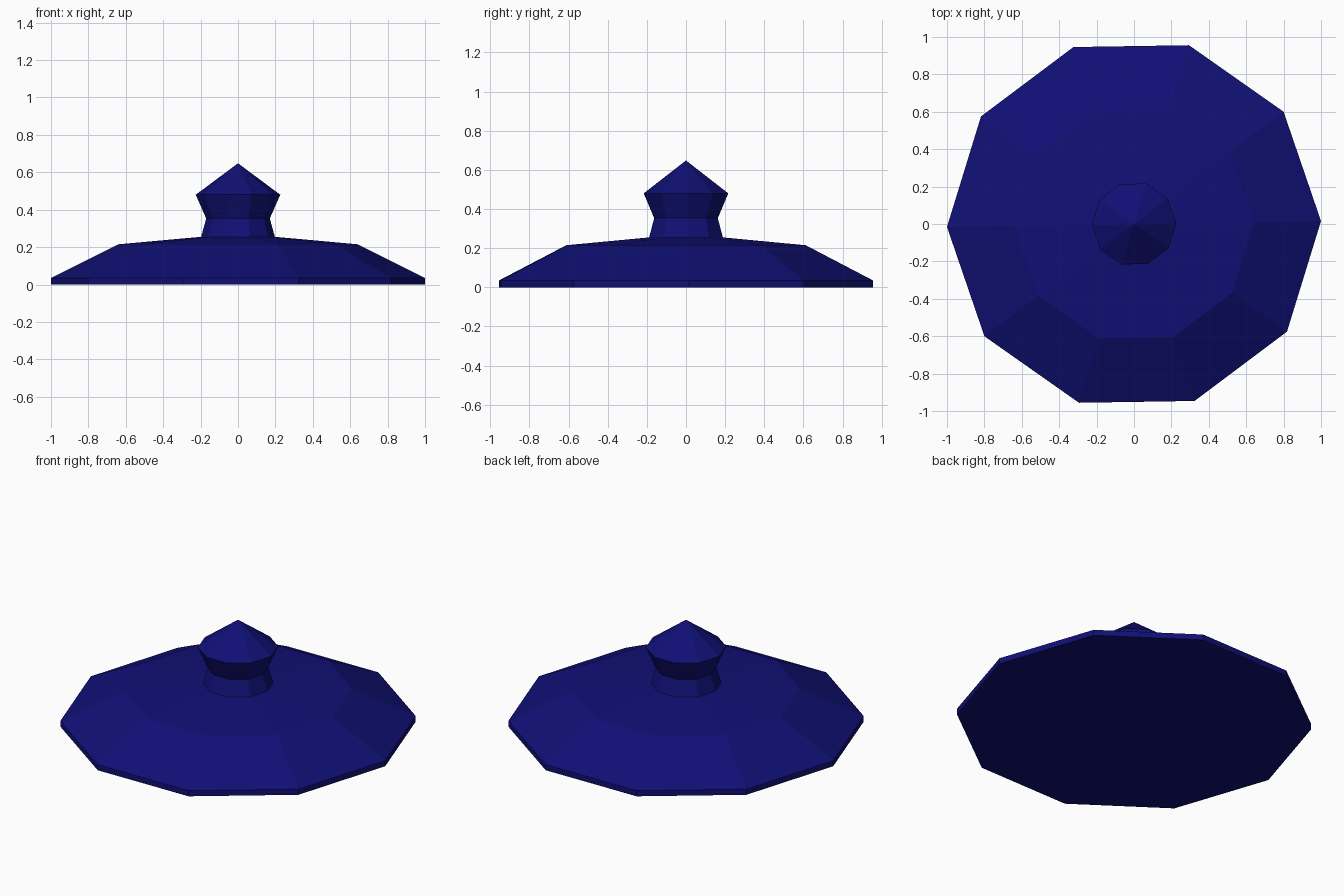
import bpy, bmesh, math

cube = bpy.data.objects.get("Cube")
if cube:
    bpy.data.objects.remove(cube, do_unlink=True)

SIDES = 10
TURN = math.radians(0.9)

navy = bpy.data.materials.new("navy_blue")
navy.use_nodes = True
colour = (0.005, 0.005, 0.18, 1)
navy.diffuse_color = colour
navy.node_tree.nodes["Principled BSDF"].inputs["Base Color"].default_value = colour


def lathe(name, profile, tip=None):
    """Flat-faced turned part from (radius, height) pairs, closed at the bottom."""
    bm = bmesh.new()
    rings = []
    for r, z in profile:
        angles = [TURN + math.tau * i / SIDES for i in range(SIDES)]
        rings.append([bm.verts.new((r * math.cos(a), r * math.sin(a), z)) for a in angles])
    for low, high in zip(rings, rings[1:]):
        for i in range(SIDES):
            j = (i + 1) % SIDES
            bm.faces.new((low[i], low[j], high[j], high[i]))
    bm.faces.new(rings[0][::-1])
    if tip is None:
        bm.faces.new(rings[-1])
    else:
        point = bm.verts.new((0, 0, tip))
        for i in range(SIDES):
            bm.faces.new((rings[-1][i], rings[-1][(i + 1) % SIDES], point))
    mesh = bpy.data.meshes.new(name)
    bm.to_mesh(mesh)
    bm.free()
    mesh.materials.append(navy)
    obj = bpy.data.objects.new(name, mesh)
    bpy.context.collection.objects.link(obj)
    return obj


# Wide shallow lid with a thin upright rim
lathe("lid", [(1.0, 0), (1.0, 0.035), (0.64, 0.215), (0.197, 0.255)])

# Waisted knob with a pointed cap
lathe("knob", [(0.197, 0.255), (0.17, 0.353), (0.226, 0.48)], tip=0.648)
